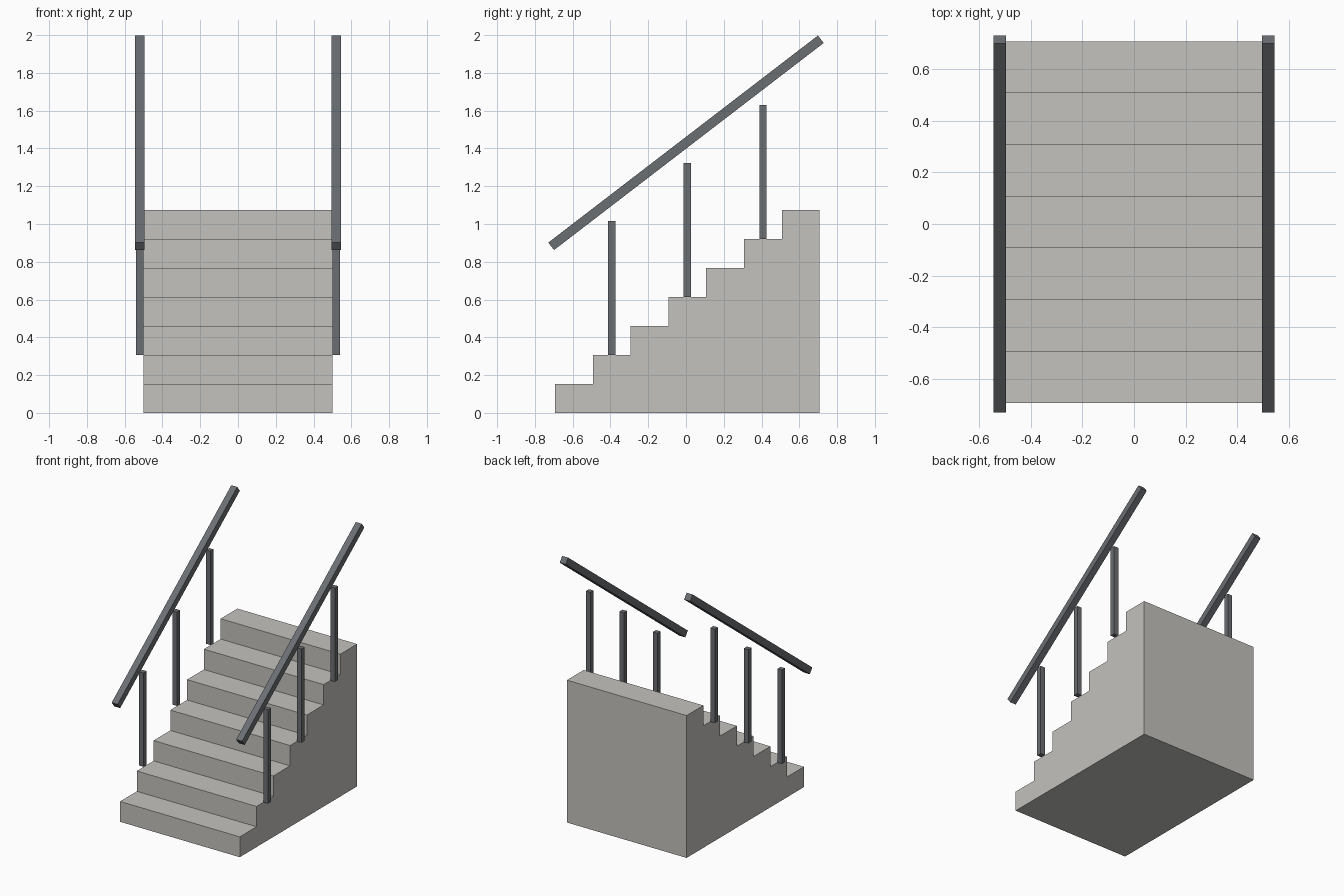
import bpy
import bmesh
from math import atan2
from mathutils import Matrix, Vector

if "Cube" in bpy.data.objects:
    bpy.data.objects.remove(bpy.data.objects["Cube"], do_unlink=True)

STEPS = 7
TREAD = 0.2
RISE = 1.075 / STEPS
FRONT = -0.693
HALF_WIDTH = 0.5
RAIL_X = 0.52


def make_material(name, colour):
    mat = bpy.data.materials.new(name)
    mat.use_nodes = True
    mat.diffuse_color = colour
    mat.node_tree.nodes["Principled BSDF"].inputs["Base Color"].default_value = colour
    return mat


concrete = make_material("pale concrete", (0.55, 0.54, 0.51, 1))
metal = make_material("dark grey metal", (0.147, 0.156, 0.17, 1))


def finish(name, bm, mat):
    bmesh.ops.recalc_face_normals(bm, faces=bm.faces)
    mesh = bpy.data.meshes.new(name)
    bm.to_mesh(mesh)
    bm.free()
    mesh.materials.append(mat)
    obj = bpy.data.objects.new(name, mesh)
    bpy.context.collection.objects.link(obj)
    return obj


def box(name, centre, size, mat, tilt=0):
    bm = bmesh.new()
    bmesh.ops.create_cube(bm, size=1, matrix=Matrix.Diagonal((*size, 1)))
    obj = finish(name, bm, mat)
    obj.location = centre
    obj.rotation_euler.x = tilt
    return obj


# Solid flight: stepped side profile extruded across the width
profile = [(FRONT, 0)]
for i in range(STEPS):
    y = FRONT + i * TREAD
    profile += [(y, (i + 1) * RISE), (y + TREAD, (i + 1) * RISE)]
profile.append((FRONT + STEPS * TREAD, 0))

bm = bmesh.new()
side = bm.faces.new([bm.verts.new((-HALF_WIDTH, y, z)) for y, z in profile])
wall = bmesh.ops.extrude_face_region(bm, geom=[side])
bmesh.ops.translate(bm, vec=Vector((2 * HALF_WIDTH, 0, 0)),
                    verts=[v for v in wall["geom"] if isinstance(v, bmesh.types.BMVert)])
finish("stair_flight", bm, concrete)

# Handrails and posts on both sides
for label, sign in (("left", 1), ("right", -1)):
    x = sign * RAIL_X
    box(f"{label}_handrail", (x, 0, 1.43), (0.05, 1.8, 0.05), metal, atan2(RISE, TREAD))
    for n, step in enumerate((1, 3, 5)):
        foot = (step + 1) * RISE
        y = FRONT + (step + 0.5) * TREAD
        box(f"{label}_post_{n + 1}", (x, y, foot + 0.354), (0.038, 0.038, 0.708), metal)
